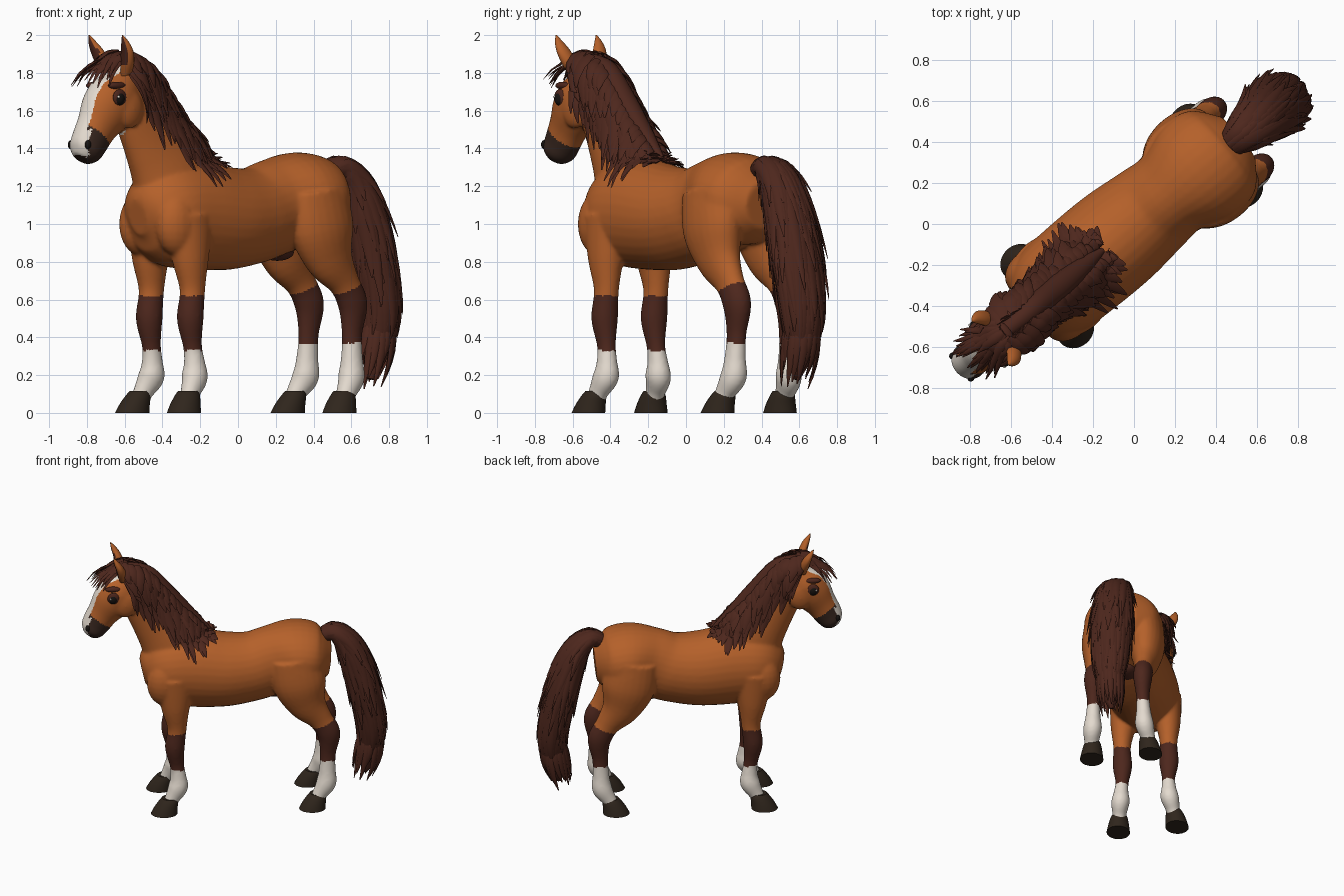
import bpy, bmesh, random
from math import sin, cos, pi, radians
from mathutils import Vector, Matrix
from mathutils.bvhtree import BVHTree

random.seed(4)
if "Cube" in bpy.data.objects:
    bpy.data.objects.remove(bpy.data.objects["Cube"])

# The animal is built facing -y, then turned to its final heading
HEADING = Matrix.Rotation(radians(-50.3), 4, 'Z')


def material(name, rgb):
    mat = bpy.data.materials.new(name)
    mat.use_nodes = True
    color = (*rgb, 1)
    mat.diffuse_color = color
    shader = mat.node_tree.nodes["Principled BSDF"]
    shader.inputs["Base Color"].default_value = color
    shader.inputs["Roughness"].default_value = 0.8
    return mat


coat = material("chestnut coat", (.46, .118, .023))
dark = material("dark brown hair", (.075, .02, .012))
white = material("white markings", (.77, .7, .62))
hoof_mat = material("hoof horn", (.029, .019, .012))
muzzle_mat = material("dark muzzle", (.038, .019, .013))
black = material("eye black", (.008, .006, .005))


def frame(rows, t):
    """Smoothly interpolated centre, normal and half sizes along rows of x, y, z, a, b."""
    def at(t):
        f = min(max(t, 0), 1) * (len(rows) - 1)
        i = min(int(f), len(rows) - 2)
        f -= i
        pick = lambda k: rows[min(max(k, 0), len(rows) - 1)]
        return [q + .5 * f * (r - p + f * (2 * p - 5 * q + 4 * r - s + f * (3 * (q - r) + s - p)))
                for p, q, r, s in zip(pick(i - 1), pick(i), pick(i + 1), pick(i + 2))]
    x, y, z, a, b = at(t)
    before, after = at(t - .01), at(t + .01)
    normal = Vector((0, before[2] - after[2], after[1] - before[1])).normalized()
    return Vector((x, y, z)), normal, a, b


def bridge(bm, rings):
    count = len(rings[0])
    for low, high in zip(rings, rings[1:]):
        for i in range(count):
            j = (i + 1) % count
            bm.faces.new((low[i], low[j], high[j], high[i]))
    bm.faces.new(rings[0][::-1])
    bm.faces.new(rings[-1])


def loft(bm, rows, steps=32, sides=24, level=False):
    """Skin elliptical rings along rows; level keeps every ring horizontal."""
    rings = []
    for k in range(steps + 1):
        c, n, a, b = frame(rows, k / steps)
        if level:
            n = Vector((0, 1, 0))
        rings.append([bm.verts.new(c + Vector((a * cos(w), 0, 0)) + n * b * sin(w))
                      for w in (2 * pi * i / sides for i in range(sides))])
    bridge(bm, rings)


def lock(bm, points, normals, width, thick):
    """A flattened, tapering lock of hair."""
    rings, last = [], len(points) - 1
    for k, (p, n) in enumerate(zip(points, normals)):
        f = k / last
        along = (points[min(k + 1, last)] - points[max(k - 1, 0)]).normalized()
        across = along.cross(n).normalized()
        size = min(1, .5 + 2 * f) * (1.02 - f) ** .6
        rings.append([bm.verts.new(p + across * width * size * cos(w) + n * thick * size * sin(w))
                      for w in (pi * i / 3 for i in range(6))])
    bridge(bm, rings)


def make(name, bm, mats, rule=None, angle=60):
    """Finish a mesh as an object, coloured by a face rule and turned to its heading."""
    bmesh.ops.recalc_face_normals(bm, faces=bm.faces)
    for face in bm.faces:
        face.material_index = mats.index(rule(face)) if rule else 0
    bm.transform(HEADING)
    mesh = bpy.data.meshes.new(name)
    bm.to_mesh(mesh)
    bm.free()
    obj = bpy.data.objects.new(name, mesh)
    bpy.context.collection.objects.link(obj)
    for mat in mats:
        mesh.materials.append(mat)
    bpy.ops.object.select_all(action='DESELECT')
    obj.select_set(True)
    bpy.context.view_layer.objects.active = obj
    bpy.ops.object.shade_smooth_by_angle(angle=radians(angle))


def ball(bm, center, size, tilt=0):
    m = Matrix.Translation(center) @ Matrix.Rotation(tilt, 4, 'X') @ Matrix.Diagonal((*size, 1))
    bmesh.ops.create_uvsphere(bm, u_segments=20, v_segments=12, radius=1, matrix=m)


def mirrored(rows, side):
    return [(side * r[0], *r[1:]) for r in rows]


# Body masses
torso = [(0, -.69, 1.03, .07, .09), (0, -.64, 1.04, .17, .19), (0, -.52, 1.05, .24, .27),
         (0, -.33, 1.05, .255, .29), (0, -.1, 1.03, .255, .275), (0, .1, 1.045, .235, .255),
         (0, .25, 1.09, .225, .255), (0, .42, 1.13, .28, .25), (0, .56, 1.11, .25, .22),
         (0, .66, 1.1, .13, .13)]
neck = [(0, -.4, 1.05, .19, .24), (0, -.47, 1.25, .155, .235), (0, -.58, 1.42, .115, .185),
        (0, -.68, 1.58, .095, .155), (0, -.76, 1.72, .09, .125), (0, -.81, 1.8, .07, .09),
        (0, -.84, 1.85, .04, .05)]
head = [(0, -.78, 1.77, .08, .09), (0, -.84, 1.68, .122, .148), (0, -.91, 1.6, .118, .148),
        (0, -.975, 1.51, .096, .116), (0, -1.022, 1.435, .09, .104), (0, -1.055, 1.38, .09, .087),
        (0, -1.08, 1.345, .05, .05)]
foreleg = [(.16, -.47, 1.05, .1, .15), (.165, -.465, .82, .088, .105), (.17, -.455, .65, .063, .07),
           (.17, -.47, .5, .07, .071), (.17, -.455, .36, .048, .052), (.175, -.445, .27, .053, .057),
           (.18, -.448, .19, .067, .072), (.195, -.49, .11, .051, .054), (.205, -.515, .05, .05, .05)]
hindleg = [(.16, .4, 1.18, .12, .19), (.175, .43, .98, .125, .195), (.175, .485, .82, .1, .145),
           (.18, .58, .69, .068, .09), (.18, .64, .575, .068, .085), (.18, .635, .42, .048, .058),
           (.185, .63, .29, .054, .06), (.19, .622, .19, .068, .073), (.205, .575, .11, .053, .055),
           (.215, .545, .05, .05, .05)]

bm = bmesh.new()
for rows in (torso, neck, head):
    loft(bm, rows, 48, 32)
for side in (-1, 1):
    loft(bm, mirrored(foreleg, side), 44)
    loft(bm, mirrored(hindleg, side), 44)
    ball(bm, (side * .15, -.54, 1.0), (.1, .13, .17))
    ball(bm, (side * .085, -.82, 1.61), (.045, .09, .105))
bmesh.ops.recalc_face_normals(bm, faces=bm.faces)

# Fuse the masses into one skin
mesh = bpy.data.meshes.new("skin_source")
bm.to_mesh(mesh)
bm.free()
source = bpy.data.objects.new("skin_source", mesh)
bpy.context.collection.objects.link(source)
fuse = source.modifiers.new("fuse", 'REMESH')
fuse.mode, fuse.voxel_size = 'VOXEL', .01
soften = source.modifiers.new("soften", 'SMOOTH')
soften.factor, soften.iterations = .5, 9
skin = bpy.data.meshes.new_from_object(source.evaluated_get(bpy.context.evaluated_depsgraph_get()))
bpy.data.objects.remove(source)
bm = bmesh.new()
bm.from_mesh(skin)
surface = BVHTree.FromBMesh(bm)


def coat_rule(face):
    x, y, z = face.calc_center_median()
    if y < -.8 and z > 1.2:
        front = face.normal.dot(Vector((0, -.8, .6)))
        if front > .1 and z > 1.345 and abs(x) < (.052 if z > 1.5 else .07):
            return white
        return muzzle_mat if -.6 * y - .8 * z > -.575 else coat
    hind = y > 0
    if z < (.37 if hind else .33):
        return white
    return dark if z < (.66 + .4 * (y - .6) if hind else .62) else coat


make("body", bm, [coat, dark, white, muzzle_mat], coat_rule, 80)

# Hooves
for name, y in (("front", -.53), ("hind", .54)):
    for side, label in ((1, "left"), (-1, "right")):
        bm = bmesh.new()
        loft(bm, [(side * .215, y - .02, 0, .084, .096), (side * .21, y - .007, .045, .076, .084),
                  (side * .204, y + .012, .09, .064, .07), (side * .2, y + .02, .115, .052, .056)],
             9, level=True)
        make(f"{name}_{label}_hoof", bm, [hoof_mat], angle=40)

# Ears, eyes, brows and nostrils
for side, label in ((1, "left"), (-1, "right")):
    bm = bmesh.new()
    loft(bm, mirrored([(.075, -.83, 1.79, .03, .03), (.1, -.845, 1.85, .043, .034),
                       (.122, -.865, 1.91, .042, .028), (.135, -.89, 1.96, .024, .018),
                       (.138, -.91, 2.0, .003, .003)], side), 16, 16)
    make(label + "_ear", bm, [coat, dark],
         lambda f: dark if f.normal.y < -.75 and f.calc_center_median().z > 1.84 else coat)
    for part, spot, size, mat in (("eye", (.13, -.915, 1.665), (.026, .032, .035), black),
                                  ("eyelid", (.13, -.912, 1.672), (.018, .044, .044), dark),
                                  ("brow", (.11, -.915, 1.745), (.022, .058, .02), dark),
                                  ("eye_glint", (.147, -.935, 1.675), (.007, .007, .007), white),
                                  ("nostril", (.07, -1.09, 1.42), (.016, .018, .024), black)):
        bm = bmesh.new()
        hit, normal, _, _ = surface.find_nearest(Vector((side * spot[0], *spot[1:])))
        ball(bm, hit + normal * (.02 if part == "eye_glint" else -.004), size)
        make(f"{label}_{part}", bm, [mat])

bm = bmesh.new()
ball(bm, (0, .27, .85), (.07, .1, .045))
make("groin", bm, [dark])


def lay(bm, path, lift, flare, width, thick):
    """Lay a lock over the skin, lifted clear of it, with a tip that flares away."""
    points, normals = [], []
    for k, p in enumerate(path):
        f = k / (len(path) - 1)
        hit, normal, _, _ = surface.find_nearest(p)
        points.append(hit + normal * (lift * (1 + .3 * sin(pi * f)) + flare * f * f))
        normals.append(normal)
    lock(bm, points, normals, width, thick)


# Mane: a crest ridge with layered locks falling down and back on both sides
crest = [(0, -.82, 1.87, .04, .035), (0, -.66, 1.81, .06, .06), (0, -.5, 1.655, .065, .05),
         (0, -.34, 1.48, .05, .04), (0, -.2, 1.35, .015, .012)]
fall = [(.1, .03, -.3, 0, 0), (.12, .07, -.41, 0, 0), (.15, .07, -.41, 0, 0),
        (.16, .05, -.27, 0, 0), (.06, .05, -.06, 0, 0)]
bm = bmesh.new()
loft(bm, crest, 24, 12)
for reach, lift in ((1, .012), (.82, .024), (.6, .038), (.36, .05)):
    for i in range(20):
        for side in (-1, 1):
            u = min(1, (i + random.random() * .8) / 20)
            root = frame(crest, u)[0]
            drop = frame(fall, u)[0] * reach * random.uniform(.82, 1.14)
            sweep = drop.y + random.uniform(0, .06) * (1 - u)
            path = [root + Vector((side * (.025 + drop.x * f ** .6), sweep * f ** 1.2, drop.z * f))
                    for f in (k / 7 for k in range(8))]
            lay(bm, path, lift * (1.1 - .6 * u * u), random.uniform(0, .035),
                random.uniform(.036, .052), .013)
make("mane", bm, [dark])

# Forelock
bm = bmesh.new()
ball(bm, (0, -.87, 1.865), (.085, .085, .04), .4)
for i in range(30):
    x = -.11 + .22 * i / 29
    reach = random.uniform(.65, 1.1)
    path = [Vector((x * (.4 + .8 * f), -.82 - .2 * f * reach, 1.9 - .18 * reach * f * f))
            for f in (k / 6 for k in range(7))]
    lay(bm, path, .035 + .02 * random.random(), random.uniform(0, .05), .03, .012)
make("forelock", bm, [dark])

# Tail: a full core wrapped in overlapping locks with loose tips
tail = [(0, .59, 1.26, .05, .05), (0, .69, 1.3, .09, .05), (0, .79, 1.21, .115, .085),
        (0, .865, 1.02, .135, .105), (0, .925, .78, .135, .105), (0, .965, .54, .115, .095),
        (0, .955, .36, .07, .07), (0, .91, .18, .015, .015)]
bm = bmesh.new()
loft(bm, tail, 40, 20)
for layer in range(10):
    for i in range(13):
        w = 2 * pi * (i + .5 * (layer % 2) + .4 * random.random()) / 13
        start, span = .06 + layer * .07, random.uniform(.24, .36)
        flare, twist = random.uniform(.08, .34), random.uniform(-.35, .35)
        points, normals = [], []
        for k in range(9):
            f = k / 8
            c, n, a, b = frame(tail, start + span * f)
            turn = w + twist * f
            grow = 1 + flare * f * f
            points.append(c + Vector((a * grow * cos(turn), 0, 0)) + n * b * grow * sin(turn))
            normals.append(Vector((cos(turn), 0, 0)) + n * sin(turn))
        lock(bm, points, normals, random.uniform(.03, .046), .015)
# Hanging tips at the end of the tail
for i in range(18):
    w = 2 * pi * i / 18
    out = Vector((cos(w), sin(w), 0))
    length = random.uniform(.24, .38)
    points = [Vector((0, .96, .5)) + out * (.075 + .02 * sin(pi * f))
              + Vector((0, -.06 * f * f, -length * f)) for f in (k / 6 for k in range(7))]
    lock(bm, points, [out] * 7, .035, .018)
make("tail", bm, [dark])
